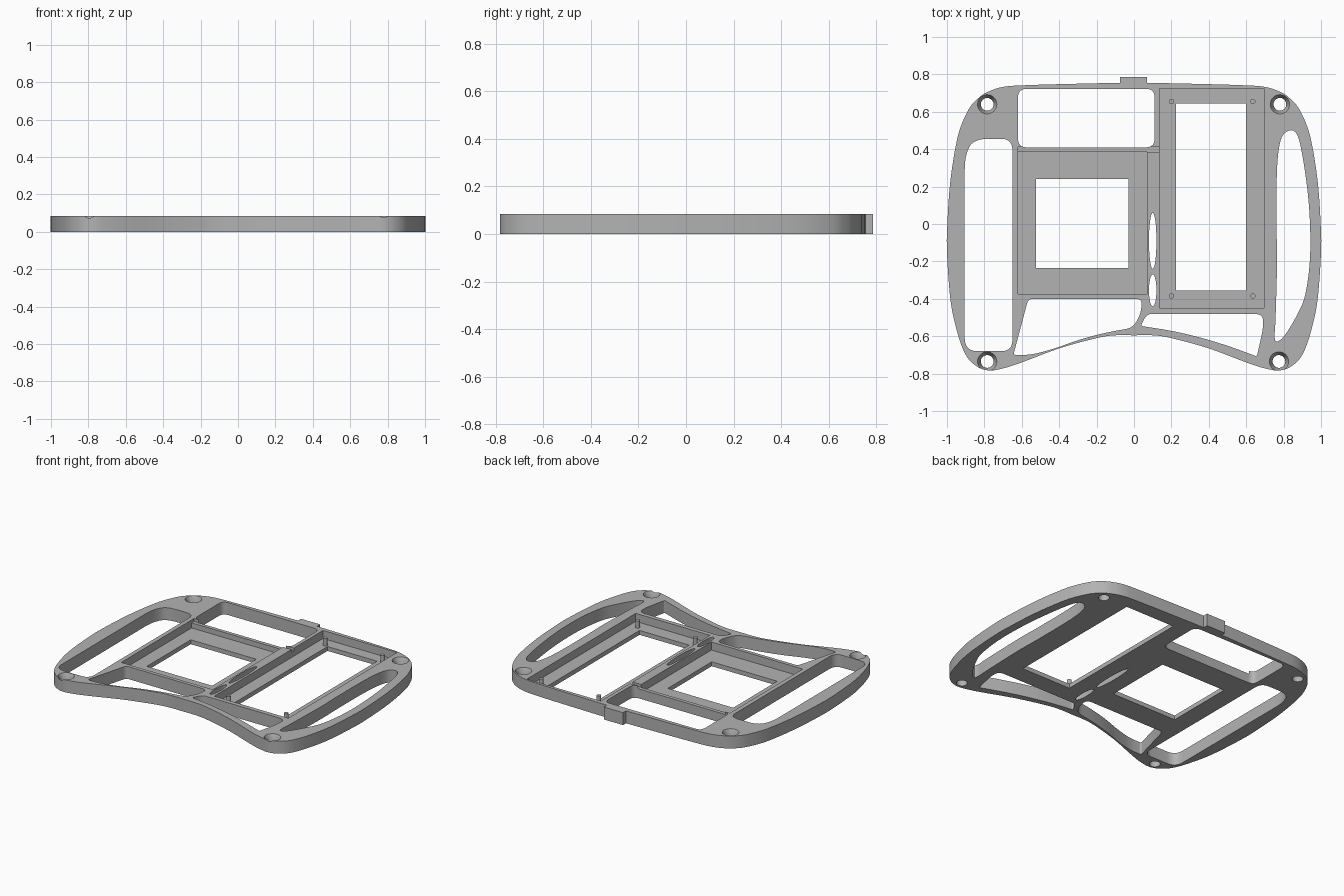
import bpy, bmesh, math

if "Cube" in bpy.data.objects:
    bpy.data.objects.remove(bpy.data.objects["Cube"])

H = 0.085       # frame thickness
FLOOR = 0.03    # pocket floor height

grey = bpy.data.materials.new("plain grey")
grey.diffuse_color = (0.45, 0.45, 0.45, 1)
grey.use_nodes = True
grey.node_tree.nodes["Principled BSDF"].inputs["Base Color"].default_value = grey.diffuse_color


def loft(name, low, high, z0, z1):
    """Closed solid between two matching outlines."""
    bm = bmesh.new()
    a = [bm.verts.new((x, y, z0)) for x, y in low]
    b = [bm.verts.new((x, y, z1)) for x, y in high]
    n = len(a)
    bm.faces.new(a)
    bm.faces.new(b)
    for i in range(n):
        j = (i + 1) % n
        bm.faces.new((a[i], a[j], b[j], b[i]))
    bmesh.ops.recalc_face_normals(bm, faces=bm.faces)
    mesh = bpy.data.meshes.new(name)
    bm.to_mesh(mesh)
    bm.free()
    ob = bpy.data.objects.new(name, mesh)
    bpy.context.collection.objects.link(ob)
    mesh.materials.append(grey)
    return ob


def prism(name, pts, z0=0.0, z1=H):
    return loft(name, pts, pts, z0, z1)


def spline(pts, steps=5):
    """Closed smooth curve through the points."""
    out, n = [], len(pts)
    for i in range(n):
        p = [pts[(i + k - 1) % n] for k in range(4)]
        for s in range(steps):
            t = s / steps
            out.append(tuple(0.5 * (2 * b + (c - a) * t + (2 * a - 5 * b + 4 * c - d) * t * t
                                    + (3 * b - a - 3 * c + d) * t ** 3)
                             for a, b, c, d in zip(*p)))
    return out


def rounded(corners, segs=6):
    """Polygon of (x, y, cut length) corners, each rounded with a quadratic arc."""
    out, n = [], len(corners)
    for i, (x, y, r) in enumerate(corners):
        if r == 0:
            out.append((x, y))
            continue
        ends = []
        for qx, qy, _ in (corners[i - 1], corners[(i + 1) % n]):
            d = math.hypot(qx - x, qy - y)
            k = min(r / d, 0.45)
            ends.append((x + (qx - x) * k, y + (qy - y) * k))
        (ax, ay), (bx, by) = ends
        for s in range(segs + 1):
            t = s / segs
            u, v, w = (1 - t) ** 2, 2 * t * (1 - t), t * t
            out.append((u * ax + v * x + w * bx, u * ay + v * y + w * by))
    return out


def rect(x0, x1, y0, y1, r=0):
    return rounded([(x0, y0, r), (x1, y0, r), (x1, y1, r), (x0, y1, r)])


def ellipse(cx, cy, rx, ry, n=32):
    return [(cx + rx * math.cos(2 * math.pi * i / n), cy + ry * math.sin(2 * math.pi * i / n))
            for i in range(n)]


# Curved outer frame, mirrored half outline
half = [(0.1, -0.595), (0.2, -0.61), (0.4, -0.665), (0.6, -0.74), (0.7, -0.772), (0.78, -0.783),
        (0.85, -0.755), (0.905, -0.69), (0.95, -0.56), (0.982, -0.4), (1.0, -0.15), (0.998, 0),
        (0.985, 0.2), (0.96, 0.38), (0.93, 0.51), (0.88, 0.62), (0.83, 0.675), (0.78, 0.707),
        (0.7, 0.733), (0.58, 0.742), (0.3, 0.75)]
outline = [(0, -0.595)] + half + [(0, 0.755)] + [(-x, y) for x, y in reversed(half)]
frame = prism("frame", spline(outline))


def cut(tool):
    m = frame.modifiers.new("cut", 'BOOLEAN')
    m.operation, m.solver, m.object = 'DIFFERENCE', 'EXACT', tool
    bpy.context.view_layer.objects.active = frame
    bpy.ops.object.modifier_apply(modifier=m.name)
    bpy.data.objects.remove(tool)


# Openings that go right through
openings = [
    rounded([(-0.905, -0.68, 0.07), (-0.65, -0.68, 0.06), (-0.65, 0.455, 0.06),
             (-0.86, 0.455, 0.08), (-0.905, 0.36, 0.07)]),                   # left grip
    spline([(0.752, -0.61), (0.757, -0.5), (0.765, -0.2), (0.762, 0), (0.765, 0.3), (0.785, 0.45),
            (0.825, 0.498), (0.865, 0.488), (0.892, 0.41), (0.925, 0.2), (0.941, 0),
            (0.94, -0.2), (0.915, -0.38), (0.875, -0.48), (0.81, -0.59), (0.77, -0.627)]),  # right grip
    rounded([(-0.645, -0.70, 0.015), (-0.565, -0.40, 0.025), (0.045, -0.40, 0.035),
             (0.035, -0.48, 0.03), (-0.005, -0.555, 0.04), (-0.15, -0.58, 0.07),
             (-0.3, -0.62, 0.07), (-0.42, -0.665, 0.06), (-0.55, -0.70, 0.06)]),  # lower left
    rounded([(0.035, -0.545, 0.015), (0.07, -0.48, 0.03), (0.69, -0.48, 0.05), (0.69, -0.56, 0.03),
             (0.657, -0.708, 0.01), (0.5, -0.65, 0.07), (0.35, -0.605, 0.07),
             (0.2, -0.57, 0.07)]),                                            # lower right
    rect(-0.62, 0.11, 0.41, 0.722, 0.045),                                    # upper bay
    rect(-0.525, -0.03, -0.235, 0.24),                                        # square window
    rect(0.225, 0.6, -0.355, 0.645),                                          # tall window
    ellipse(0.1, -0.09, 0.02, 0.15),
    ellipse(0.1, -0.355, 0.02, 0.085),
]
for pts in openings:
    cut(prism("cutter", pts, -0.1, 0.2))

# Recessed pockets and the lowered bar between pocket and bay
cut(prism("cutter", rect(-0.62, 0.07, -0.375, 0.385), FLOOR, 0.2))
cut(prism("cutter", rect(0.135, 0.695, -0.45, 0.725), FLOOR, 0.2))
cut(prism("cutter", rect(-0.62, 0.14, 0.384, 0.411), 0.065, 0.2))

# Countersunk screw holes
for x, y in ((-0.785, 0.64), (0.78, 0.64), (-0.785, -0.735), (0.775, -0.735)):
    cut(prism("cutter", ellipse(x, y, 0.034, 0.034), -0.1, 0.2))
    cut(loft("cutter", ellipse(x, y, 0.030, 0.030), ellipse(x, y, 0.054, 0.054), 0.04, H + 0.005))

parts = [frame]

# Rear tab
parts.append(prism("rear_tab", rect(-0.075, 0.07, 0.735, 0.787)))

# Locating pegs in the tall pocket
for x in (0.2, 0.635):
    for y in (-0.385, 0.655):
        parts.append(prism("peg", ellipse(x, y, 0.014, 0.014, 20), FLOOR - 0.005, 0.08))

# Smooth curved walls, keep hard edges
for ob in parts:
    bpy.ops.object.select_all(action='DESELECT')
    ob.select_set(True)
    bpy.context.view_layer.objects.active = ob
    bpy.ops.object.shade_smooth_by_angle(angle=math.radians(30))
